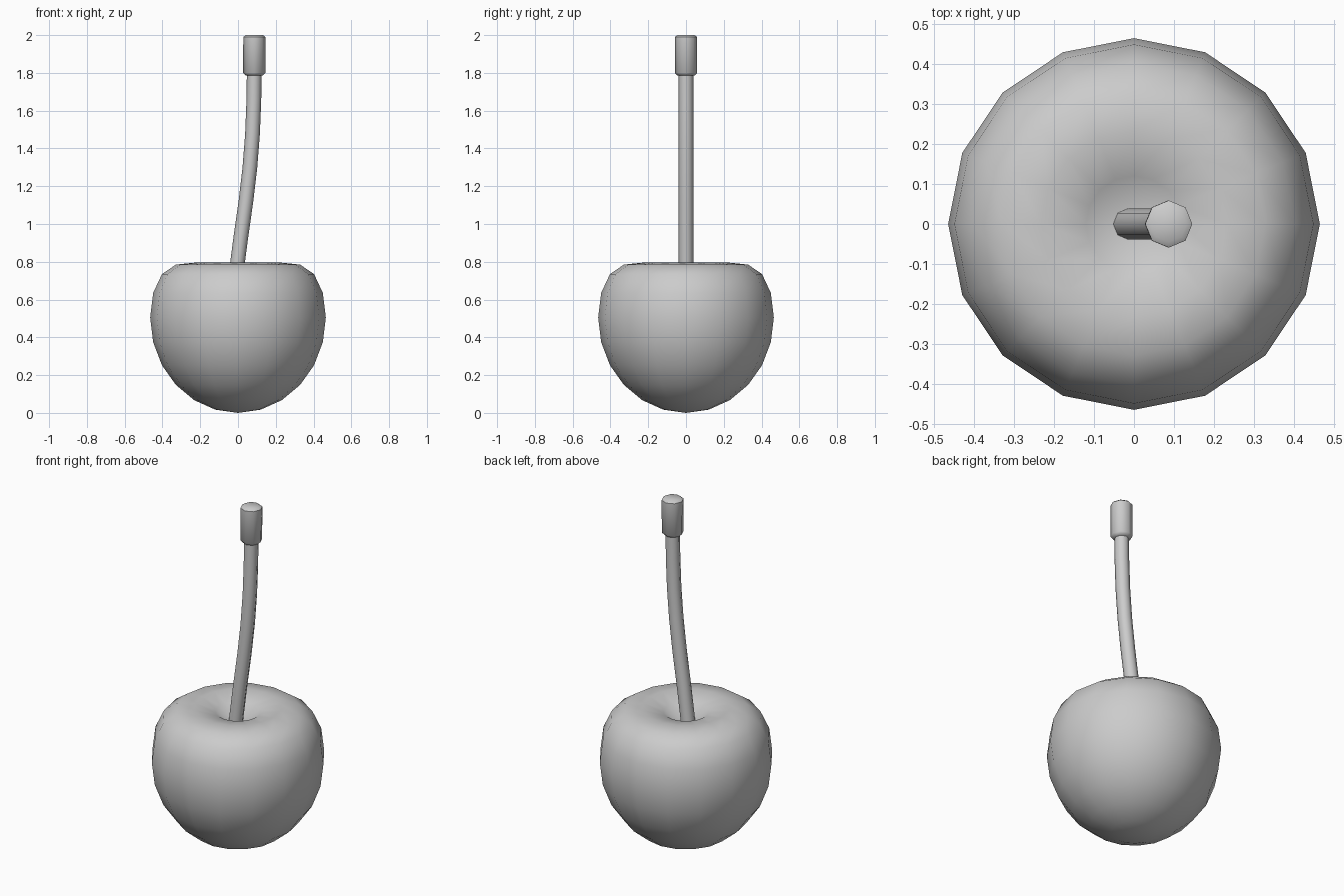
import bpy, bmesh, math

if "Cube" in bpy.data.objects:
    bpy.data.objects.remove(bpy.data.objects["Cube"])

grey = bpy.data.materials.new("plain_grey")
grey.use_nodes = True
colour = (0.6, 0.6, 0.6, 1)
grey.diffuse_color = colour
grey.node_tree.nodes["Principled BSDF"].inputs["Base Color"].default_value = colour


def loft(name, rings, sides, sharp):
    """Stack horizontal rings of (centre x, z, radius) into a closed solid."""
    bm = bmesh.new()
    loops = []
    for cx, z, r in rings:
        loops.append([bm.verts.new((cx + r * math.cos(math.tau * i / sides),
                                    r * math.sin(math.tau * i / sides), z))
                      for i in range(sides)])
    for low, high in zip(loops, loops[1:]):
        for i in range(sides):
            j = (i + 1) % sides
            bm.faces.new((low[i], low[j], high[j], high[i]))
    bm.faces.new(loops[0][::-1])
    bm.faces.new(loops[-1])
    # Rings of no radius become poles
    bmesh.ops.remove_doubles(bm, verts=bm.verts, dist=0.0005)
    bmesh.ops.recalc_face_normals(bm, faces=bm.faces)
    mesh = bpy.data.meshes.new(name)
    bm.to_mesh(mesh)
    bm.free()
    mesh.materials.append(grey)
    obj = bpy.data.objects.new(name, mesh)
    bpy.context.collection.objects.link(obj)
    bpy.ops.object.select_all(action="DESELECT")
    obj.select_set(True)
    bpy.context.view_layer.objects.active = obj
    bpy.ops.object.shade_smooth_by_angle(angle=math.radians(sharp))
    return obj


# Fruit: rounded bottom half, flattened shoulders and a dimple on top
step = math.radians(15)
top_heights = [0.635, 0.735, 0.785, 0.795, 0.768, 0.68]
fruit = [(0, 0.505 * (1 - math.cos(k * step)), 0.465 * math.sin(k * step)) for k in range(7)]
fruit += [(0, z, 0.465 * math.sin((k + 7) * step)) for k, z in enumerate(top_heights)]
loft("fruit", fruit, 16, 60)

# Stem: slim and gently bent
path = [(-0.015, 0.7), (0.015, 0.93), (0.042, 1.12), (0.063, 1.3), (0.077, 1.48),
        (0.084, 1.66), (0.086, 1.82)]
loft("stem", [(x, z, 0.039) for x, z in path], 8, 50)

# Stem cap: wider plug with a chamfered lower edge
loft("stem_cap", [(0.086, 1.785, 0.044), (0.086, 1.8, 0.059),
                  (0.087, 1.99, 0.059), (0.087, 2.0, 0.045)], 8, 50)
